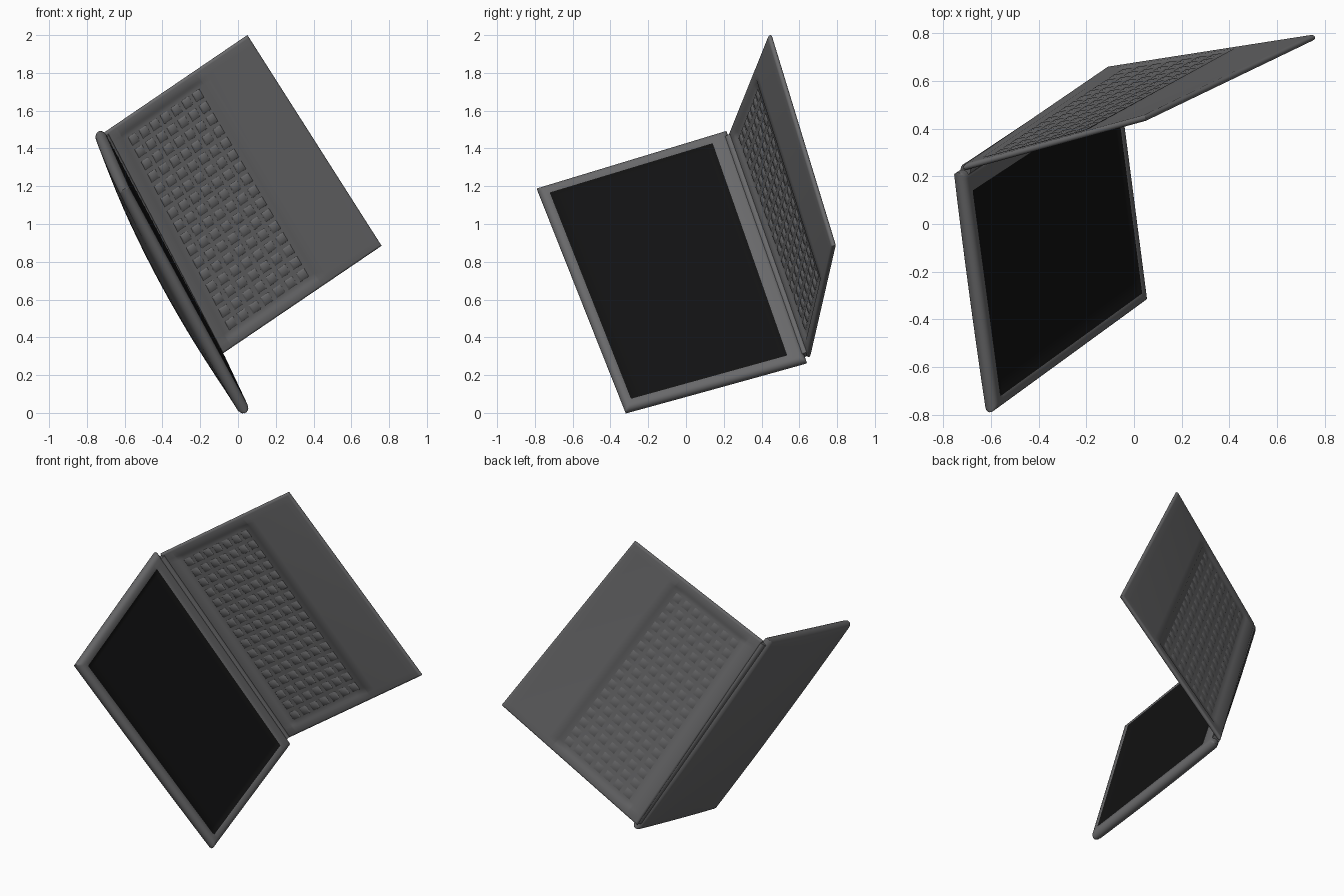
import bpy, bmesh, math
from mathutils import Vector

if "Cube" in bpy.data.objects:
    bpy.data.objects.remove(bpy.data.objects["Cube"])


def material(name, c):
    m = bpy.data.materials.new(name)
    m.diffuse_color = (c, c, c * 1.03, 1)
    m.use_nodes = True
    m.node_tree.nodes["Principled BSDF"].inputs["Base Color"].default_value = m.diffuse_color
    return m


GREY = material("dark_grey", 0.14)
BLACK = material("screen_black", 0.006)


class Panel:
    """Tilted four-cornered sheet; at(u, v, d) gives a point d above its face."""
    def __init__(self, *corners):
        self.c = a, b, c, d = [Vector(p) for p in corners]
        self.n = ((b - a) + (c - d)).cross((d - a) + (c - b)).normalized()
        self.lu, self.lv = (b - a).length, (d - a).length

    def at(self, u, v, d=0.0):
        a, b, c, e = self.c
        return (a.lerp(b, u)).lerp(e.lerp(c, u), v) + self.n * d


def add_box(bm, panel, u0, u1, v0, v1, d0, d1, taper=0.0):
    tu, tv = (u1 - u0) * taper, (v1 - v0) * taper
    lo = [bm.verts.new(panel.at(u, v, d0)) for u, v in
          ((u0, v0), (u1, v0), (u1, v1), (u0, v1))]
    hi = [bm.verts.new(panel.at(u, v, d1)) for u, v in
          ((u0 + tu, v0 + tv), (u1 - tu, v0 + tv), (u1 - tu, v1 - tv), (u0 + tu, v1 - tv))]
    bm.faces.new(hi)
    for i in range(4):
        j = (i + 1) % 4
        bm.faces.new((lo[i], lo[j], hi[j], hi[i]))


def finish(name, bm, mats):
    bmesh.ops.recalc_face_normals(bm, faces=bm.faces)
    me = bpy.data.meshes.new(name)
    bm.to_mesh(me)
    bm.free()
    ob = bpy.data.objects.new(name, me)
    bpy.context.collection.objects.link(ob)
    for m in mats:
        me.materials.append(m)
    bpy.ops.object.select_all(action='DESELECT')
    bpy.context.view_layer.objects.active = ob
    ob.select_set(True)
    bpy.ops.object.shade_smooth_by_angle(angle=0.8)
    return ob


def lines(length, r, lo, hi, step):
    # grid lines: rounded ends, a pair at each step of the recess, even filling
    ends = [r / length * (1 - math.cos(k * math.pi / 10)) for k in range(6)]
    pts = ends + [1 - e for e in ends] + [lo, lo + step, hi - step, hi]
    pts += [k / 16 for k in range(1, 16)
            if min(abs(k / 16 - p) for p in (lo, hi)) > 0.02]
    return sorted(pts)


def sheet(name, panel, half, r, rect, sink_front, sink_back, bulge, mats):
    """Rounded thin slab with a sunken rectangle on its faces."""
    u0, u1, v0, v1 = rect
    s = 0.008
    us, vs = lines(panel.lu, r, u0, u1, s), lines(panel.lv, r, v0, v1, s)
    bm = bmesh.new()

    def depth(u, v, side):
        e = min(u * panel.lu, (1 - u) * panel.lu, v * panel.lv, (1 - v) * panel.lv) / r
        e = max(0.0, min(1.0, e))
        d = half * math.sqrt(max(0.0, 1 - (1 - e) ** 2))
        inside = u0 + s * .9 < u < u1 - s * .9 and v0 + s * .9 < v < v1 - s * .9
        if inside:
            d -= sink_front if side > 0 else sink_back
        if side < 0:
            d += bulge * max(0.0, 16 * u * (1 - u) * v * (1 - v)) ** 0.8
        return d * side

    for side in (1, -1):
        g = [[bm.verts.new(panel.at(u, v, depth(u, v, side))) for v in vs] for u in us]
        for i in range(len(us) - 1):
            for j in range(len(vs) - 1):
                f = bm.faces.new((g[i][j], g[i + 1][j], g[i + 1][j + 1], g[i][j + 1]))
                um, vm = (us[i] + us[i + 1]) / 2, (vs[j] + vs[j + 1]) / 2
                if side > 0 and len(mats) > 1 and u0 < um < u1 and v0 < vm < v1:
                    f.material_index = 1
    bmesh.ops.remove_doubles(bm, verts=bm.verts, dist=1e-5)
    return finish(name, bm, mats)


# Both panels run along the hinge (u) and away from it (v)
lid = Panel((-0.085, 0.64, 0.265), (-0.74, 0.215, 1.49), (-0.605, -0.79, 1.185), (0.04, -0.32, 0.0))
base = Panel((-0.715, 0.235, 1.48), (-0.11, 0.65, 0.295), (0.76, 0.785, 0.885), (0.05, 0.445, 2.0))

# Screen lid, domed at the back, black display in front
sheet("screen_lid", lid, 0.030, 0.03, (0.04, 0.96, 0.09, 0.95), 0.008, 0, 0.05, [GREY, BLACK])

# Thin keyboard base, keyboard bed sunk on both faces
bed = (0.04, 0.965, 0.08, 0.64)
sheet("keyboard_base", base, 0.013, 0.014, bed, 0.006, 0.005, 0, [GREY])

# Low keys, showing through on the back of the thin base
cols, rows = 16, 7
du, dv = (bed[1] - bed[0] - 0.04) / cols, (bed[3] - bed[2] - 0.05) / rows
for name, d0, d1 in (("keys", 0.006, 0.013), ("key_undersides", -0.007, -0.011)):
    bm = bmesh.new()
    for i in range(cols):
        for j in range(rows):
            u, v = bed[0] + 0.02 + i * du, bed[2] + 0.025 + j * dv
            add_box(bm, base, u + du * .14, u + du * .86, v + dv * .14, v + dv * .86,
                    d0, d1, 0.16)
    finish(name, bm, [GREY])

# Hinge barrel between the two panels
curve = bpy.data.curves.new("hinge", 'CURVE')
curve.dimensions = '3D'
curve.bevel_depth = 0.024
curve.bevel_resolution = 4
curve.use_fill_caps = True
line = curve.splines.new('POLY')
line.points.add(1)
for pt, u in zip(line.points, (0.02, 0.98)):
    mid = (lid.at(1 - u, 0.015) + base.at(u, 0.02)) / 2
    pt.co = (*mid, 1)
hinge = bpy.data.objects.new("hinge", curve)
bpy.context.collection.objects.link(hinge)
curve.materials.append(GREY)
